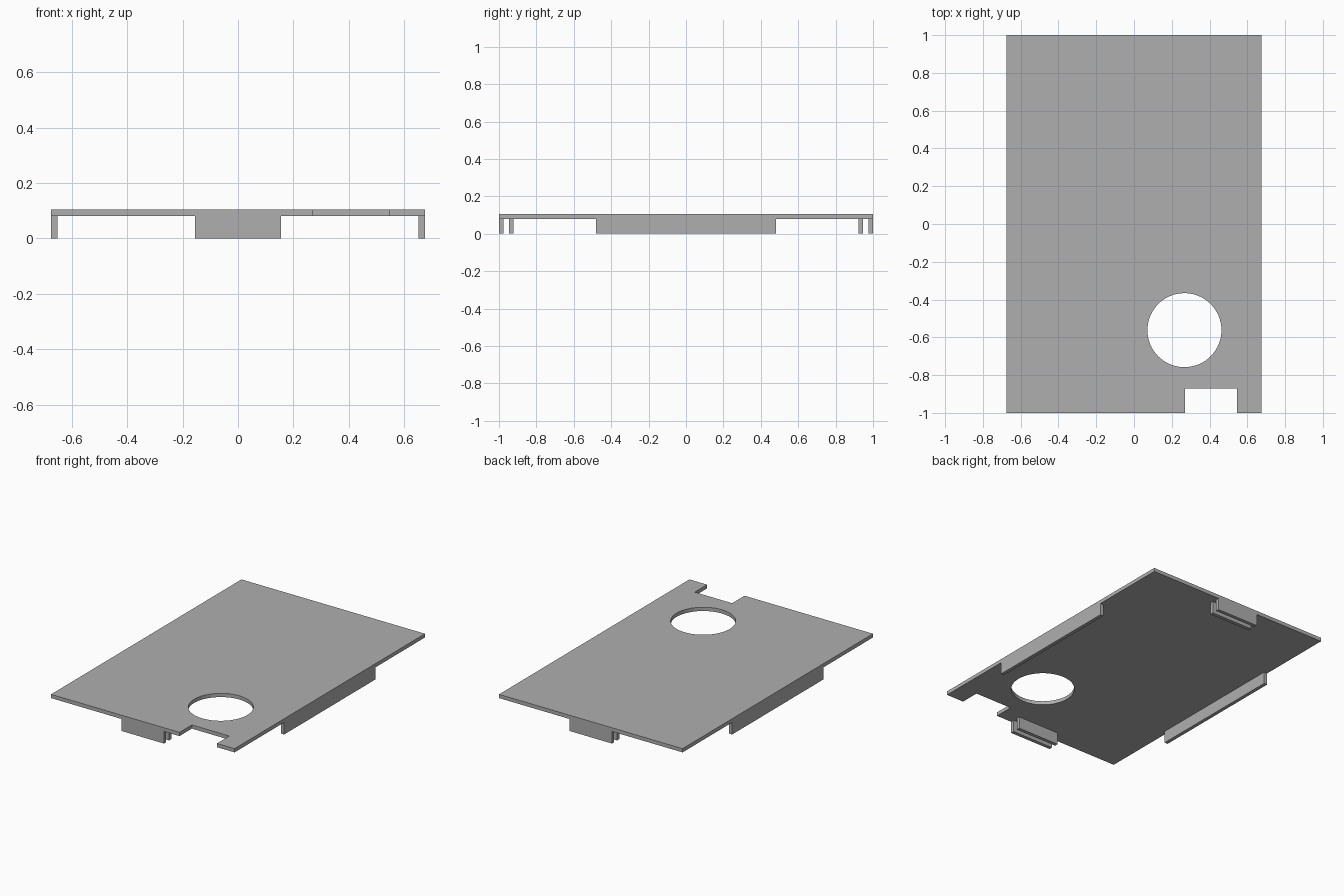
import bpy
import bmesh
import math

cube = bpy.data.objects.get("Cube")
if cube:
    bpy.data.objects.remove(cube, do_unlink=True)

GREY = (0.43, 0.43, 0.43, 1)
grey = bpy.data.materials.new("plain grey")
grey.use_nodes = True
grey.diffuse_color = GREY
grey.node_tree.nodes["Principled BSDF"].inputs["Base Color"].default_value = GREY

HALF_X, HALF_Y = 0.675, 1.0
UNDERSIDE, TOP = 0.08, 0.105


def finish(name, bm):
    bmesh.ops.recalc_face_normals(bm, faces=bm.faces[:])
    mesh = bpy.data.meshes.new(name)
    bm.to_mesh(mesh)
    bm.free()
    mesh.materials.append(grey)
    obj = bpy.data.objects.new(name, mesh)
    bpy.context.collection.objects.link(obj)
    return obj


def extruded(name, loops, bottom, top):
    """Fill an outline, with any further loops as holes, and extrude it up."""
    bm = bmesh.new()
    for loop in loops:
        verts = [bm.verts.new((x, y, bottom)) for x, y in loop]
        for i, v in enumerate(verts):
            bm.edges.new((v, verts[i - 1]))
    bmesh.ops.triangle_fill(bm, edges=bm.edges[:], use_beauty=True, normal=(0, 0, 1))
    new = bmesh.ops.extrude_face_region(bm, geom=bm.faces[:], use_keep_orig=True)["geom"]
    moved = [g for g in new if isinstance(g, bmesh.types.BMVert)]
    bmesh.ops.translate(bm, verts=moved, vec=(0, 0, top - bottom))
    return finish(name, bm)


def rectangle(x0, x1, y0, y1):
    return [(x0, y0), (x1, y0), (x1, y1), (x0, y1)]


# Cover plate with a front notch and a round hole
outline = [(-HALF_X, -HALF_Y), (0.27, -HALF_Y), (0.27, -0.87), (0.545, -0.87),
           (0.545, -HALF_Y), (HALF_X, -HALF_Y), (HALF_X, HALF_Y), (-HALF_X, HALF_Y)]
SEGMENTS = 64
angles = [math.tau * i / SEGMENTS for i in range(SEGMENTS)]
hole = [(0.267 + 0.196 * math.cos(a), -0.562 + 0.196 * math.sin(a)) for a in angles]
extruded("cover_plate", [outline, hole], UNDERSIDE, TOP)

# Long flanges under the two sides
for side, sign in (("left", 1), ("right", -1)):
    xs = sorted((sign * 0.651, sign * HALF_X))
    extruded(side + "_flange", [rectangle(*xs, -0.48, 0.48)], 0, UNDERSIDE)

# Pairs of short clip tabs under the front and back ends
for end, sign in (("front", -1), ("back", 1)):
    for place, inner, outer in (("outer", 0.976, HALF_Y), ("inner", 0.922, 0.946)):
        ys = sorted((sign * inner, sign * outer))
        extruded(f"{end}_{place}_tab", [rectangle(-0.155, 0.155, *ys)], 0, UNDERSIDE)
